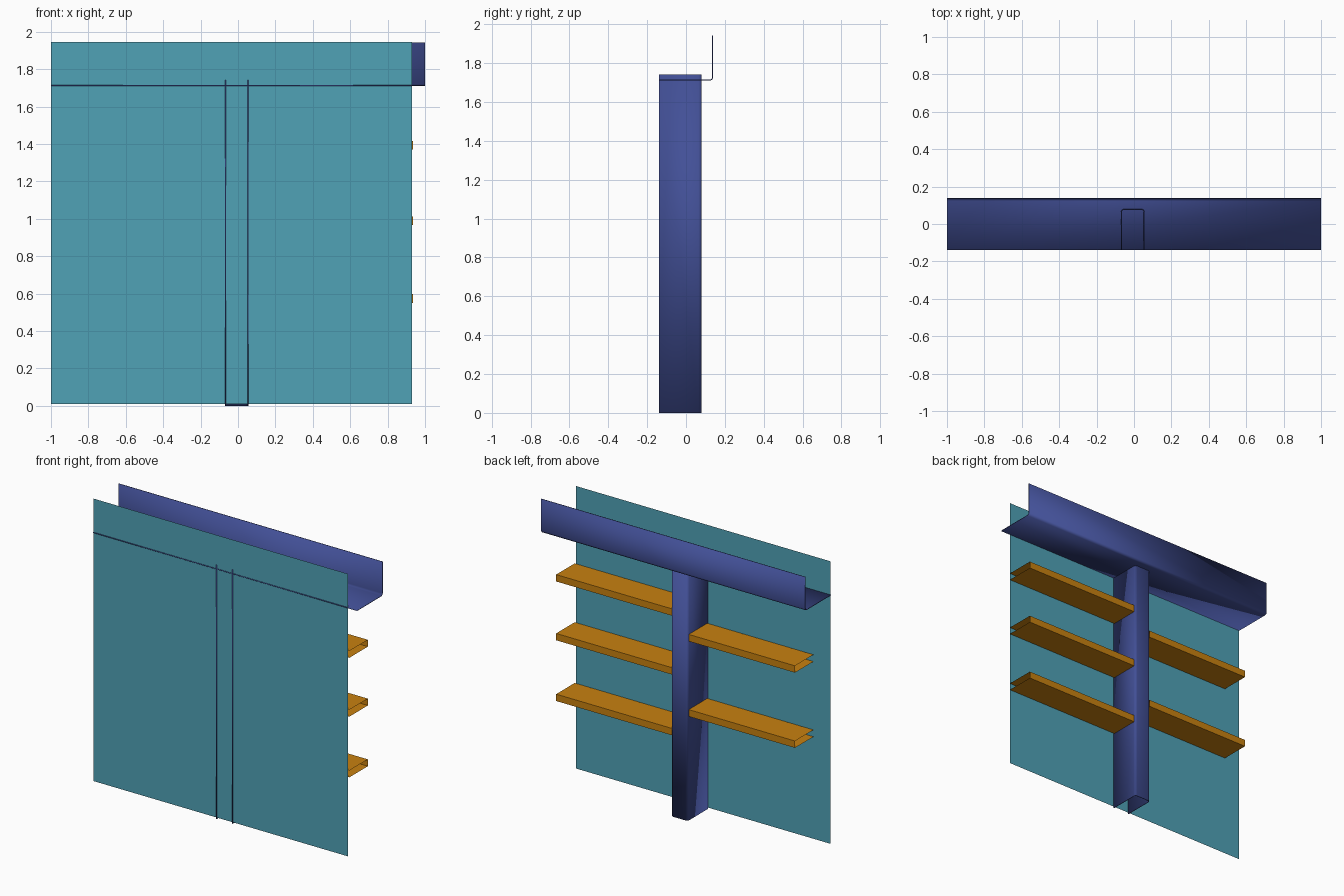
import bpy
from math import pi, sin, cos
from mathutils import Vector

if "Cube" in bpy.data.objects:
    bpy.data.objects.remove(bpy.data.objects["Cube"])


def material(name, rgb):
    m = bpy.data.materials.new(name)
    m.diffuse_color = (*rgb, 1)
    m.use_nodes = True
    m.node_tree.nodes["Principled BSDF"].inputs["Base Color"].default_value = m.diffuse_color
    return m


TEAL = material("teal", (0.08, 0.36, 0.47))
BLUE = material("blue", (0.055, 0.08, 0.31))
ORANGE = material("orange", (0.58, 0.22, 0.005))


def bend(path, r, steps=3):
    """Round the inner corners of an open right-angled 2D path."""
    if r == 0:
        return path
    pts = [Vector(p) for p in path]
    out = [pts[0]]
    for a, b, c in zip(pts, pts[1:], pts[2:]):
        u, v = (a - b).normalized(), (c - b).normalized()
        for i in range(steps + 1):
            t = pi / 2 * i / steps
            out.append(b + u * r * (1 - sin(t)) + v * r * (1 - cos(t)))
    return out + [pts[-1]]


def sheet(name, path, start, end, place, mat, r=0.0, thickness=0.0):
    """Sweep an open profile straight from start to end as folded sheet."""
    prof = bend(path, r)
    n = len(prof)
    verts = [place(p[0], p[1], s) for s in (start, end) for p in prof]
    faces = [(i, i + 1, n + i + 1, n + i) for i in range(n - 1)]
    me = bpy.data.meshes.new(name)
    me.from_pydata(verts, [], faces)
    me.materials.append(mat)
    ob = bpy.data.objects.new(name, me)
    bpy.context.collection.objects.link(ob)
    if thickness:
        mod = ob.modifiers.new("thickness", 'SOLIDIFY')
        mod.thickness = thickness
        mod.offset = 0
        mod.use_even_offset = True
    if r:
        bpy.context.view_layer.objects.active = ob
        ob.select_set(True)
        bpy.ops.object.shade_smooth_by_angle(angle=pi / 5)
        ob.select_set(False)
    return ob


def along_x(y, z, s):
    return (s, y, z)


def along_z(x, y, s):
    return (x, y, s)


T = 0.005
FRONT = -0.139

# Flat skin panel at the front
sheet("skin_panel", [(-0.137, 0.01), (-0.137, 1.945)], -1, 0.93, along_x, TEAL)

# Angle beam along the top
sheet("top_angle_beam", [(FRONT, 1.713), (0.137, 1.713), (0.137, 1.943)],
      -1, 1, along_x, BLUE, r=0.014, thickness=T)

# Upright channel, open towards the panel
sheet("upright_channel", [(-0.067, FRONT), (-0.067, 0.078), (0.054, 0.078), (0.054, FRONT)],
      0, 1.741, along_z, BLUE, r=0.014, thickness=T)

# Horizontal channels either side of the upright, open towards the panel
for side, start, end, tops in (("right", 0.057, 0.935, (1.416, 1.013, 0.597)),
                               ("left", -0.875, -0.07, (1.275, 0.76))):
    for i, top in enumerate(tops):
        low = top - 0.047
        sheet(f"{side}_rail_{i + 1}",
              [(-0.13, top), (0.07, top), (0.07, low), (-0.13, low)],
              start, end, along_x, ORANGE)
